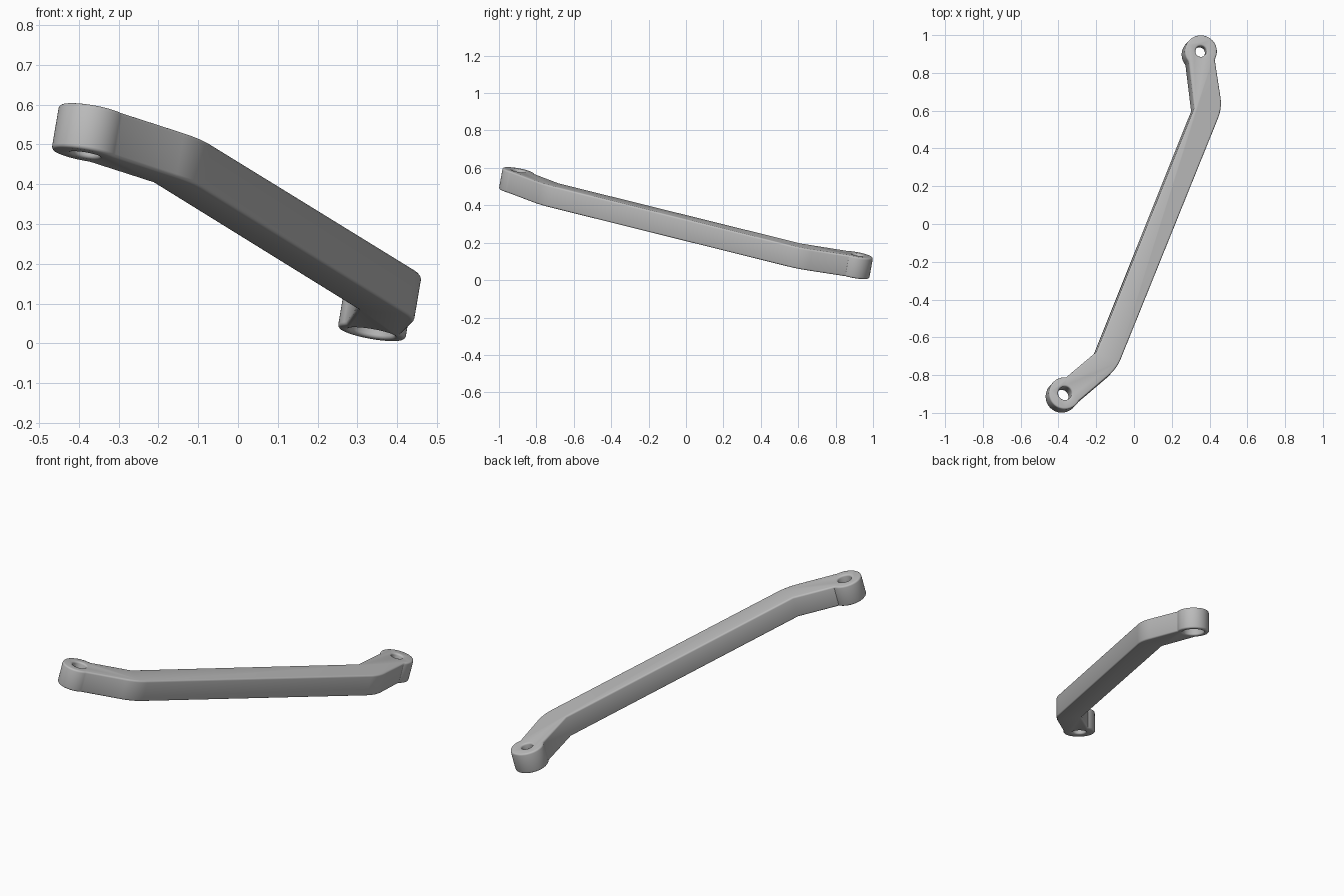
import bpy, bmesh
from math import radians, cos, sin
from mathutils import Vector

if "Cube" in bpy.data.objects:
    bpy.data.objects.remove(bpy.data.objects["Cube"])

# The arm is a flat plate lying in a tilted plane
SLOPE_X, SLOPE_Y, LEVEL = 0.17, 0.18, 0.362
NORMAL = Vector((SLOPE_X, SLOPE_Y, 1)).normalized()
THICK, BOSS_R = 0.116, 0.085
FRONT, BACK = (-0.365, -0.895), (0.355, 0.915)

steel = bpy.data.materials.new("grey metal")
steel.use_nodes = True
grey = (0.5, 0.5, 0.5, 1)
steel.diffuse_color = grey
steel.node_tree.nodes["Principled BSDF"].inputs["Base Color"].default_value = grey


def on_plane(p):
    return Vector((p[0], p[1], LEVEL - SLOPE_X * p[0] - SLOPE_Y * p[1]))


def boss_arc(center, start, end, steps=40):
    angles = [radians(start + (end - start) * i / steps) for i in range(steps + 1)]
    return [(center[0] + BOSS_R * cos(a), center[1] + BOSS_R * sin(a)) for a in angles]


def rounded_corner(before, corner, after, reach, steps=10):
    # Quadratic blend between the two edges that meet at a corner
    c = Vector(corner)
    p = c + (Vector(before) - c).normalized() * reach
    q = c + (Vector(after) - c).normalized() * reach
    ts = [i / steps for i in range(steps + 1)]
    return [p * (1 - t) ** 2 + c * 2 * t * (1 - t) + q * t ** 2 for t in ts]


def cutter(center, radius, low, high):
    # Round cutter along the plate normal, heights measured from the top face
    bpy.ops.mesh.primitive_cylinder_add(
        vertices=48, radius=radius, depth=high - low,
        location=on_plane(center) + NORMAL * (low + high) / 2,
        rotation=NORMAL.to_track_quat("Z", "Y").to_euler())
    ob = bpy.context.object
    ob.name = "hole_cutter"
    ob.hide_render = True
    return ob


# Outline: back eye, inner bends, front eye, outer bends
back_eye = boss_arc(BACK, -30, 220)
front_eye = boss_arc(FRONT, 85, 332)
outer_front, outer_back = (-0.09, -0.765), (0.468, 0.615)
outline = back_eye + [(0.32, 0.615), (-0.197, -0.675)] + front_eye
outline += rounded_corner(front_eye[-1], outer_front, outer_back, 0.06)
outline += rounded_corner(outer_front, outer_back, back_eye[0], 0.06)

# Extrude the outline into the plate
bm = bmesh.new()
top = bm.faces.new([bm.verts.new(on_plane(p)) for p in outline])
side = bmesh.ops.extrude_face_region(bm, geom=[top], use_keep_orig=True)
for v in side["geom"]:
    if isinstance(v, bmesh.types.BMVert):
        v.co -= NORMAL * THICK
bmesh.ops.recalc_face_normals(bm, faces=bm.faces)
mesh = bpy.data.meshes.new("link_arm")
bm.to_mesh(mesh)
bm.free()
mesh.materials.append(steel)
arm = bpy.data.objects.new("link_arm", mesh)
bpy.context.collection.objects.link(arm)

# Through holes, and a wider recess under the back eye
cutters = [cutter(FRONT, 0.036, -0.2, 0.1),
           cutter(BACK, 0.029, -0.2, 0.1),
           cutter(BACK, 0.058, -0.2, -0.06)]
bpy.ops.object.select_all(action="DESELECT")
arm.select_set(True)
bpy.context.view_layer.objects.active = arm
for c in cutters:
    mod = arm.modifiers.new("hole", "BOOLEAN")
    mod.operation, mod.solver, mod.object = "DIFFERENCE", "EXACT", c
    bpy.ops.object.modifier_apply(modifier=mod.name)
    bpy.data.objects.remove(c)

# Softened rims
rim = arm.modifiers.new("rim", "BEVEL")
rim.width, rim.segments = 0.009, 3
rim.limit_method, rim.angle_limit = "ANGLE", radians(60)
rim.use_clamp_overlap = False
bpy.ops.object.modifier_apply(modifier=rim.name)
bpy.ops.object.shade_smooth_by_angle(angle=radians(32))
